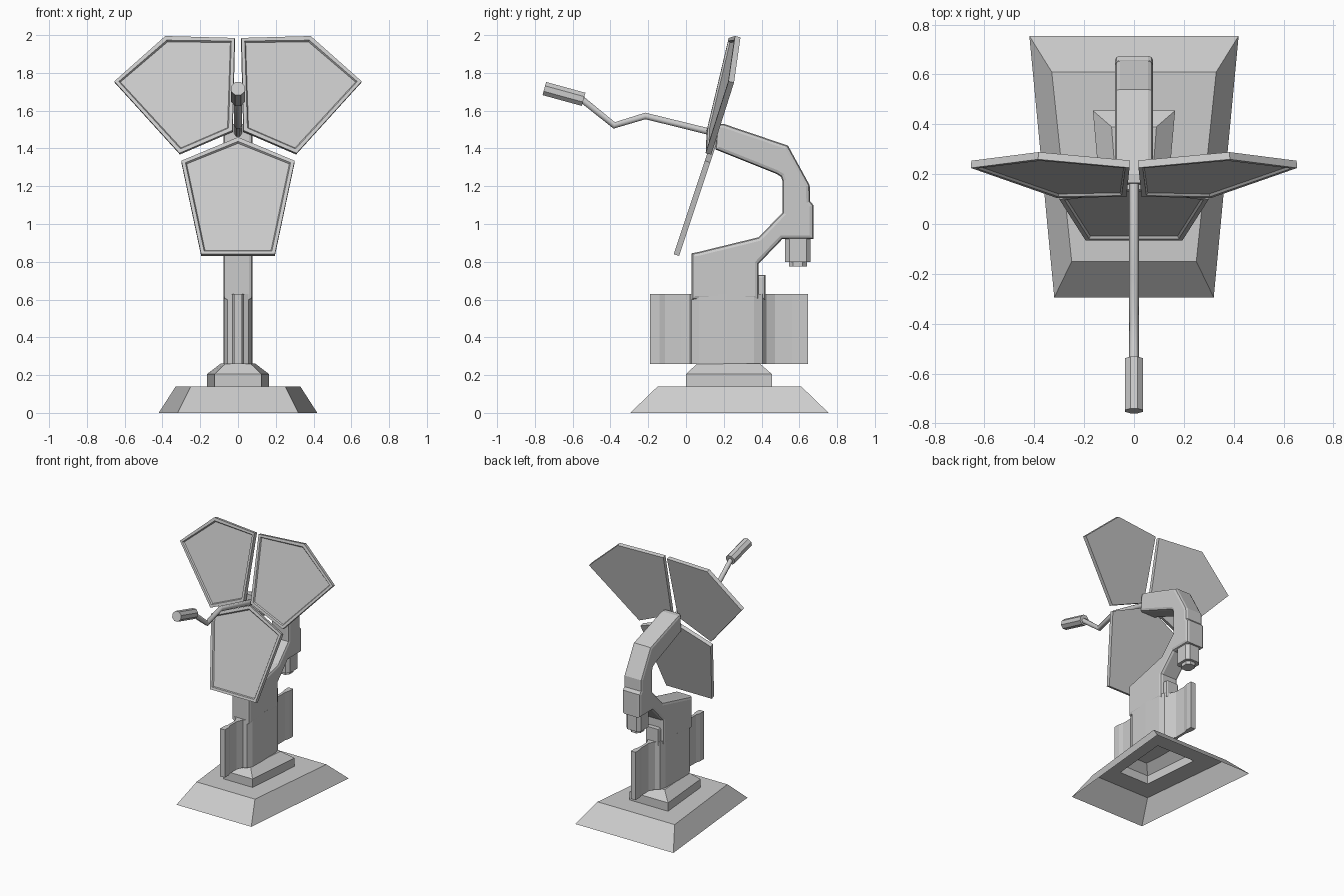
import bpy, bmesh, math
from mathutils import Vector

if "Cube" in bpy.data.objects:
    bpy.data.objects.remove(bpy.data.objects["Cube"])


def finish(name, bm):
    bmesh.ops.recalc_face_normals(bm, faces=bm.faces[:])
    me = bpy.data.meshes.new(name)
    bm.to_mesh(me)
    bm.free()
    ob = bpy.data.objects.new(name, me)
    bpy.context.collection.objects.link(ob)
    return ob


def loft(name, rings, cap_start=True):
    bm = bmesh.new()
    loops = [[bm.verts.new(p) for p in r] for r in rings]
    n = len(loops[0])
    for a, b in zip(loops, loops[1:]):
        for i in range(n):
            j = (i + 1) % n
            bm.faces.new((a[i], a[j], b[j], b[i]))
    bm.faces.new(loops[-1])
    if cap_start:
        bm.faces.new(loops[0][::-1])
    return finish(name, bm)


def trapezoid(z, front_y, front_x, back_y, back_x):
    return [(-front_x, front_y, z), (front_x, front_y, z),
            (back_x, back_y, z), (-back_x, back_y, z)]


def side_profile(name, pts, half, bevel):
    # y-z outline extruded across x, with only its side rims rounded
    bm = bmesh.new()
    l = [bm.verts.new((-half, y, z)) for y, z in pts]
    r = [bm.verts.new((half, y, z)) for y, z in pts]
    caps = [bm.faces.new(l), bm.faces.new(r[::-1])]
    for i in range(len(pts)):
        j = (i + 1) % len(pts)
        bm.faces.new((l[i], l[j], r[j], r[i]))
    bmesh.ops.recalc_face_normals(bm, faces=bm.faces[:])
    edges = [e for f in caps for e in f.edges]
    bmesh.ops.bevel(bm, geom=edges, offset=bevel, segments=2,
                    profile=0.5, affect='EDGES')
    return finish(name, bm)


def panel(name, pts, y0, bx, cz, thick=0.03):
    # tilted plate on the plane y = y0 + bx*x + cz*z, with a recessed face
    bm = bmesh.new()
    n = Vector((bx, -1, cz)).normalized()
    front = [Vector((x, y0 + bx * x + cz * z, z)) for x, z in pts]
    f = [bm.verts.new(p) for p in front]
    b = [bm.verts.new(p - n * thick) for p in front]
    face = bm.faces.new(f)
    bm.faces.new(b[::-1])
    for i in range(len(f)):
        j = (i + 1) % len(f)
        bm.faces.new((f[i], f[j], b[j], b[i]))
    bmesh.ops.recalc_face_normals(bm, faces=bm.faces[:])
    bmesh.ops.inset_region(bm, faces=[face], thickness=0.024)
    bmesh.ops.inset_region(bm, faces=[face], thickness=0.008, depth=-0.01)
    return finish(name, bm)


# Hollow base, open underneath, with its stepped plinth
loft("base", [trapezoid(0, -0.295, 0.32, 0.755, 0.42),
              trapezoid(0.14, -0.15, 0.25, 0.61, 0.33),
              trapezoid(0.14, 0.0, 0.125, 0.455, 0.165),
              trapezoid(0.205, 0.0, 0.125, 0.455, 0.165),
              trapezoid(0.262, 0.06, 0.065, 0.39, 0.09)], cap_start=False)

# Lower column with front and back fins, drawn in plan
half = [(0.02, -0.19), (0.02, -0.14), (0.01, -0.11), (0.01, -0.03),
        (0.03, 0.02), (0.055, 0.03), (0.075, 0.07), (0.078, 0.22),
        (0.075, 0.36), (0.06, 0.405), (0.03, 0.425), (0.01, 0.47),
        (0.01, 0.56), (0.02, 0.60), (0.02, 0.645)]
plan = half + [(-x, y) for x, y in reversed(half)]
loft("finned_column", [[(x, y, z) for x, y in plan] for z in (0.26, 0.63)])

# C-shaped body and overhead arm
side_profile("body_arm", [
    (0.03, 0.60), (0.03, 0.845), (0.07, 0.853), (0.385, 0.93), (0.51, 1.06),
    (0.51, 1.23), (0.503, 1.25), (0.48, 1.265), (0.155, 1.395), (0.165, 1.53),
    (0.20, 1.53), (0.54, 1.415), (0.655, 1.205), (0.657, 1.12), (0.675, 1.10),
    (0.675, 0.92), (0.51, 0.92), (0.385, 0.79), (0.385, 0.60)], 0.077, 0.02)

# Block behind the column
side_profile("rear_block", [(0.37, 0.60), (0.37, 0.73), (0.42, 0.73),
                            (0.42, 0.60)], 0.055, 0.012)

# Knob hanging under the arm
for name, y0, y1, w, z0, z1 in (("knob", 0.525, 0.66, 0.062, 0.80, 0.93),
                                ("knob_tip", 0.545, 0.64, 0.042, 0.775, 0.81)):
    c = 0.022
    ring = [(-w, y0 + c), (-w + c, y0), (w - c, y0), (w, y0 + c),
            (w, y1 - c), (w - c, y1), (-w + c, y1), (-w, y1 - c)]
    loft(name, [[(x, y, z) for x, y in ring] for z in (z0, z1)])

# Three pentagonal panels
for name, s in (("panel_right", 1), ("panel_left", -1)):
    pts = [(0.018, 1.985), (0.385, 1.995), (0.655, 1.755),
           (0.31, 1.375), (0.03, 1.495)]
    panel(name, [(s * x, z) for x, z in pts], -0.252, s * 0.085, 0.24)
panel("panel_lower", [(0, 1.46), (0.30, 1.335), (0.195, 0.84),
                      (-0.195, 0.84), (-0.30, 1.335)], -0.345, 0, 0.333)

# Bent rod and grip
cu = bpy.data.curves.new("rod", 'CURVE')
cu.dimensions = '3D'
cu.bevel_depth = 0.02
cu.bevel_resolution = 1
cu.use_fill_caps = True
path = [(0.22, 1.465), (-0.215, 1.572), (-0.38, 1.522), (-0.56, 1.667)]
sp = cu.splines.new('POLY')
sp.points.add(len(path) - 1)
for p, (y, z) in zip(sp.points, path):
    p.co = (0, y, z, 1)
bpy.context.collection.objects.link(bpy.data.objects.new("rod", cu))

a, b = Vector((0, -0.542, 1.66)), Vector((0, -0.75, 1.717))
d = (b - a).normalized()
u, v = Vector((1, 0, 0)), d.cross(Vector((1, 0, 0)))
ang = [math.pi / 8 + k * math.pi / 4 for k in range(8)]
loft("grip", [[c + (u * math.cos(t) + v * math.sin(t)) * 0.039 for t in ang]
              for c in (a, b)])
